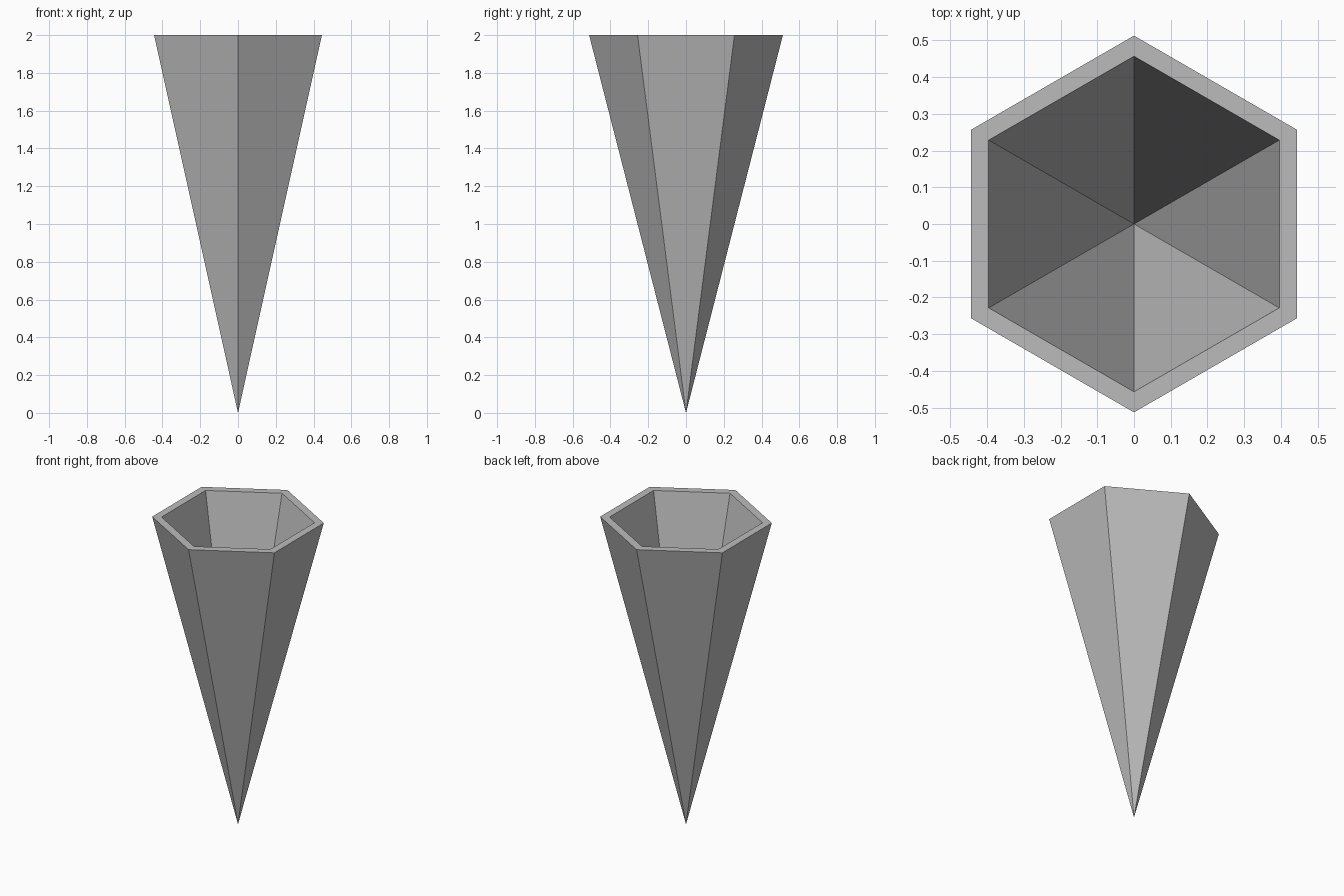
import bpy
import bmesh
from math import pi
from mathutils import Matrix

HEIGHT = 2.0
OUTER_RADIUS = 0.513
INNER_RADIUS = 0.457
SIDES = 6

if "Cube" in bpy.data.objects:
    bpy.data.objects.remove(bpy.data.objects["Cube"], do_unlink=True)

# Plain grey material
grey = bpy.data.materials.new("grey")
grey.use_nodes = True
colour = (0.5, 0.5, 0.5, 1.0)
grey.diffuse_color = colour
grey.node_tree.nodes["Principled BSDF"].inputs["Base Color"].default_value = colour


def add_funnel(bm, radius, tip_z):
    """Add an open six-sided funnel and return its rim vertices in order."""
    tip = bm.verts.new((0, 0, tip_z))
    rim = [bm.verts.new(Matrix.Rotation(2 * pi * i / SIDES, 3, "Z").col[1] * radius)
           for i in range(SIDES)]
    for vert in rim:
        vert.co.z = HEIGHT
    for i in range(SIDES):
        bm.faces.new((tip, rim[(i + 1) % SIDES], rim[i]))
    return rim


bm = bmesh.new()

# Outer shell, and a hollow with walls parallel to it
outer = add_funnel(bm, OUTER_RADIUS, 0)
inner = add_funnel(bm, INNER_RADIUS, HEIGHT * (1 - INNER_RADIUS / OUTER_RADIUS))

# Flat rim joining the two
for i in range(SIDES):
    j = (i + 1) % SIDES
    bm.faces.new((outer[i], outer[j], inner[j], inner[i]))

bmesh.ops.recalc_face_normals(bm, faces=bm.faces)
mesh = bpy.data.meshes.new("hollow_cone")
bm.to_mesh(mesh)
bm.free()
mesh.materials.append(grey)
cone = bpy.data.objects.new("hollow_cone", mesh)
bpy.context.collection.objects.link(cone)
